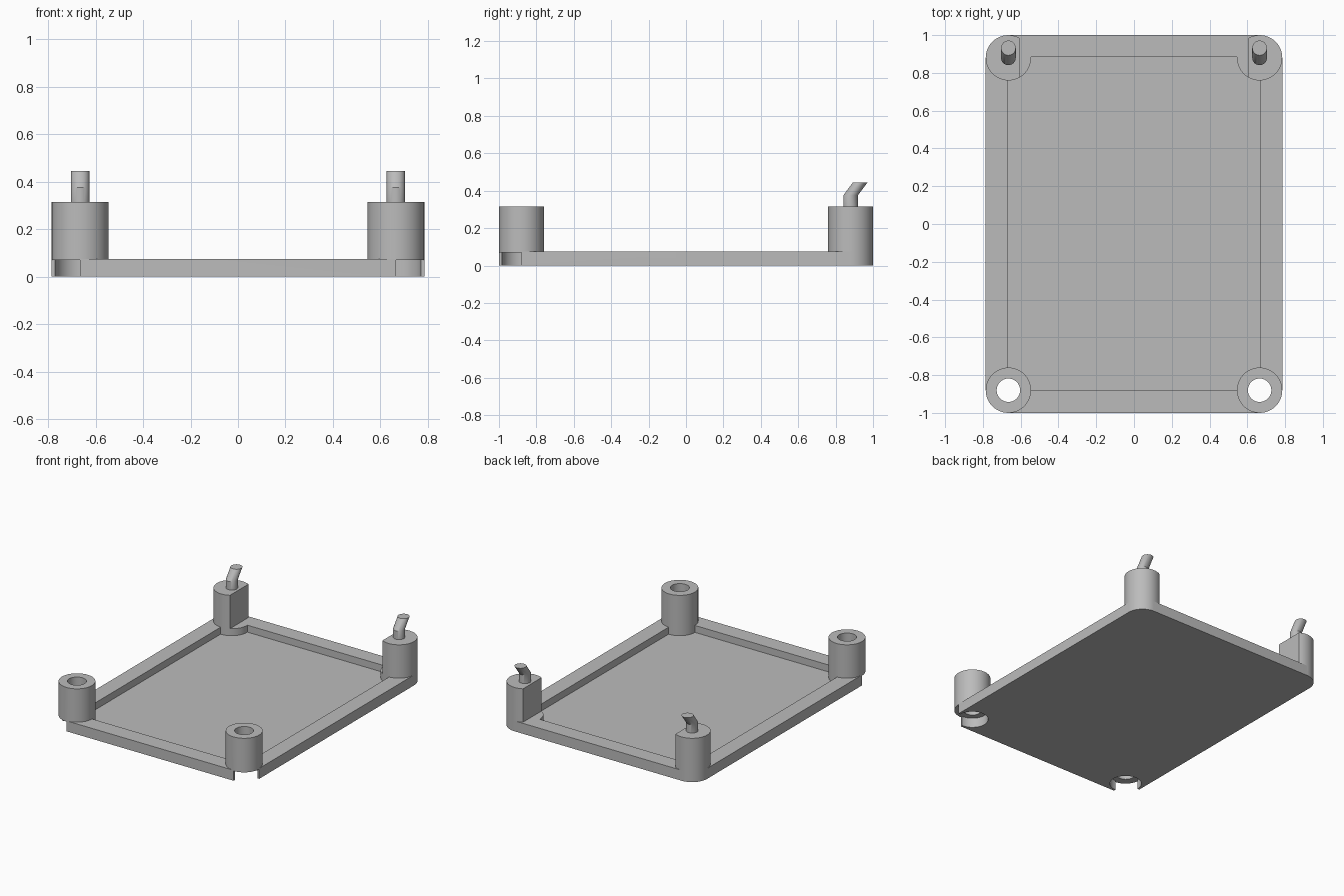
import bpy, bmesh
from math import sin, cos, pi, radians

cube = bpy.data.objects.get("Cube")
if cube:
    bpy.data.objects.remove(cube, do_unlink=True)

grey = bpy.data.materials.new("plain grey")
grey.use_nodes = True
GREY = (0.5, 0.5, 0.5, 1)
grey.diffuse_color = GREY
grey.node_tree.nodes["Principled BSDF"].inputs["Base Color"].default_value = GREY

CX, CY = 0.665, 0.88     # corner post centres
R = 0.12                 # post and corner radius
RIM, FLOOR, TOP = 0.075, 0.025, 0.315


def loft(name, rings):
    """Solid joining matching rings of points, capped at both ends."""
    bm = bmesh.new()
    loops = [[bm.verts.new(p) for p in ring] for ring in rings]
    n = len(loops[0])
    for a, b in zip(loops, loops[1:]):
        for i in range(n):
            j = (i + 1) % n
            bm.faces.new((a[i], a[j], b[j], b[i]))
    bm.faces.new(loops[0][::-1])
    bm.faces.new(loops[-1])
    bmesh.ops.recalc_face_normals(bm, faces=bm.faces)
    mesh = bpy.data.meshes.new(name)
    bm.to_mesh(mesh)
    bm.free()
    mesh.materials.append(grey)
    obj = bpy.data.objects.new(name, mesh)
    bpy.context.collection.objects.link(obj)
    return obj


def ring(x, y, z, r, n=48):
    return [(x + r * cos(2 * pi * i / n), y + r * sin(2 * pi * i / n), z) for i in range(n)]


def cylinder(name, x, y, r, z0, z1):
    return loft(name, [ring(x, y, z0, r), ring(x, y, z1, r)])


def box(name, x0, x1, y0, y1, z0, z1):
    return loft(name, [[(x0, y0, z), (x1, y0, z), (x1, y1, z), (x0, y1, z)] for z in (z0, z1)])


def activate(obj):
    bpy.ops.object.select_all(action='DESELECT')
    obj.select_set(True)
    bpy.context.view_layer.objects.active = obj


def cut(obj, cutters):
    activate(obj)
    for c in cutters:
        mod = obj.modifiers.new("cut", 'BOOLEAN')
        mod.operation, mod.solver, mod.object = 'DIFFERENCE', 'EXACT', c
        bpy.ops.object.modifier_apply(modifier=mod.name)


def smooth(obj):
    activate(obj)
    bpy.ops.object.shade_smooth_by_angle(angle=radians(30))


# Tray outline with rounded corners
outline = []
for k, (sx, sy) in enumerate([(1, 1), (-1, 1), (-1, -1), (1, -1)]):
    for i in range(13):
        a = (k + i / 12) * pi / 2
        outline.append((sx * CX + R * cos(a), sy * CY + R * sin(a)))
tray = loft("tray", [[(x, y, z) for x, y in outline] for z in (0, RIM)])
cutters = [box("cavity_cutter", -0.67, 0.67, -0.88, 0.885, FLOOR, 0.2)]
cut(tray, cutters)

for side, sx in (("left", 1), ("right", -1)):
    x = sx * CX
    # Front hollow post with a screw pocket and open corner notch below
    post = cylinder("front_post_" + side, x, -CY, R, 0.01, TOP)
    xs = sorted((x, sx * 0.9))
    tools = [box("notch_cutter", *xs, -1.2, -CY, -0.1, 0.07),
             cylinder("pocket_cutter", x, -CY, 0.105, -0.1, 0.07),
             cylinder("hole_cutter", x, -CY, 0.062, -0.1, 0.5)]
    cut(post, tools)
    cut(tray, tools)
    smooth(post)

    # Back post, flattened on its inner side above the rim
    post = cylinder("back_post_" + side, x, CY, R, 0.01, TOP)
    xs = sorted((sx * 0.3, sx * 0.607))
    flat = box("flat_cutter", *xs, 0.5, 1.2, RIM, 0.5)
    cut(post, [flat])
    smooth(post)
    cutters += tools + [flat]

    # Bent pin leaning backwards
    pin = loft("pin_" + side, [ring(x, y, z, 0.039, 32) for y, z in
                               ((CY, TOP - 0.01), (CY, 0.375), (0.932, 0.445))])
    smooth(pin)

smooth(tray)
for c in cutters:
    bpy.data.objects.remove(c, do_unlink=True)
